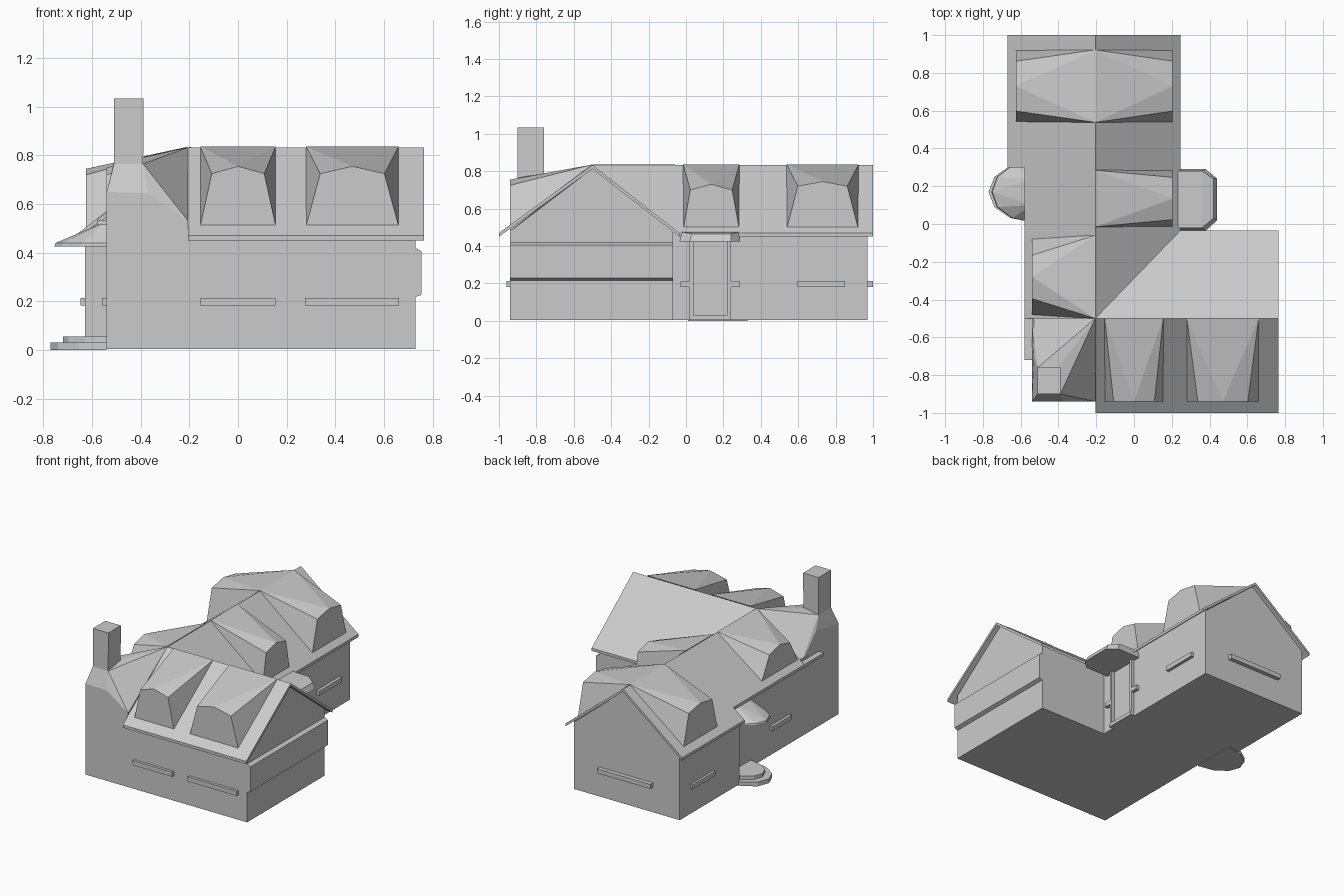
import bpy, bmesh
from math import sin, cos, pi

if "Cube" in bpy.data.objects:
    bpy.data.objects.remove(bpy.data.objects["Cube"])


def finish(name, bm):
    bmesh.ops.recalc_face_normals(bm, faces=bm.faces)
    me = bpy.data.meshes.new(name)
    bm.to_mesh(me)
    bm.free()
    ob = bpy.data.objects.new(name, me)
    bpy.context.collection.objects.link(ob)
    return ob


def hull(name, pts):
    bm = bmesh.new()
    for p in pts:
        bm.verts.new(p)
    res = bmesh.ops.convex_hull(bm, input=bm.verts[:])
    junk = [v for v in res["geom_interior"] if isinstance(v, bmesh.types.BMVert)]
    if junk:
        bmesh.ops.delete(bm, geom=junk, context='VERTS')
    bmesh.ops.dissolve_limit(bm, angle_limit=0.01, verts=bm.verts[:], edges=bm.edges[:])
    return finish(name, bm)


def box(name, x0, x1, y0, y1, z0, z1):
    return hull(name, [(x, y, z) for x in (x0, x1) for y in (y0, y1) for z in (z0, z1)])


def slab(name, pts, t=0.02):
    return hull(name, list(pts) + [(x, y, z - t) for x, y, z in pts])


def dormer(name, place, c, base, shoulder, out, zb, zs, zp):
    """Nose pentagon at distance 'out' from the ridge, tapering back to the ridge line."""
    nose = [(-base, zb), (-shoulder, zs), (0, zp), (shoulder, zs), (base, zb)]
    pts = [place(c + u, out, z) for u, z in nose]
    pts += [place(c + u, 0, TOP + 0.003) for u in (-base, base)]
    return hull(name, pts)


def half_round(x0, cy, rx, ry, z, side, n=6):
    return [(x0 + side * rx * sin(pi * i / n), cy + ry * cos(pi * i / n), z) for i in range(n + 1)]


TOP, EAVE, RX, RY = 0.833, 0.47, -0.205, -0.5

# Walls: L-shaped footprint
foot = [(-.54, -.94), (.73, -.94), (.73, -.07), (.2, -.07), (.2, .97), (-.63, .97), (-.63, .3), (-.54, .3)]
bm = bmesh.new()
lo = [bm.verts.new((x, y, 0.005)) for x, y in foot]
hi = [bm.verts.new((x, y, 0.49)) for x, y in foot]
bm.faces.new(lo)
for i in range(len(foot)):
    j = (i + 1) % len(foot)
    bm.faces.new((lo[i], lo[j], hi[j], hi[i]))
finish("walls", bm)
box("left_wall_top", -.54, -.53, -.72, .3, .47, .55)

# Gable walls
hull("right_gable", [(x, y, z) for x in (.72, .73) for y, z in ((-.94, .48), (RY, .815), (-.07, .48))])
hull("back_gable", [(x, y, z) for y in (.96, .97) for x, z in ((-.63, .48), (RX, .815), (.2, .48))])

# Roof slopes meeting along the valley
slab("front_roof", [(RX, RY, TOP), (.765, RY, TOP), (.765, -1, EAVE), (RX, -1, EAVE)])
slab("front_wing_rear_roof", [(RX, RY, TOP), (.765, RY, TOP), (.765, -.035, EAVE), (.245, -.035, EAVE)])
slab("back_wing_right_roof", [(RX, RY, TOP), (.245, -.035, EAVE), (.245, 1, EAVE), (RX, 1, TOP)])
slab("back_wing_left_roof", [(RX, .3, TOP), (-.67, .3, EAVE), (-.67, 1, EAVE), (RX, 1, TOP)])
slab("middle_left_roof", [(RX, RY, TOP), (-.58, RY, .535), (-.58, .3, .535), (RX, .3, TOP)])
box("left_eave", -.58, -.53, -.72, -.5, .515, .535)

# Dormers
front = lambda u, d, z: (u, RY - d, z)
right = lambda u, d, z: (RX + d, u, z)
left = lambda u, d, z: (RX - d, u, z)
dormer("front_dormer_1", front, 0, .155, .108, .44, .51, .725, .755)
dormer("front_dormer_2", front, .47, .19, .132, .44, .51, .725, .755)
dormer("back_right_dormer", right, .73, .192, .132, .41, .49, .72, .745)
dormer("back_left_dormer", left, .73, .192, .132, .42, .49, .72, .745)
dormer("middle_right_dormer", right, .135, .15, .112, .41, .49, .70, .73)
dormer("left_dormer", left, -.28, .22, .115, .335, .53, .72, .75)

# Chimney with sloping shoulder
hull("chimney_shoulder", [(-.54, -.94, .48), (-.54, -.94, .65), (-.37, -.94, .645), (RX, -.94, .53), (RX, -.94, .48),
                          (RX, RY, TOP), (-.51, -.9, .765), (-.39, -.9, .765), (-.39, -.76, .77), (-.51, -.76, .77),
                          (-.53, -.7, .68), (-.54, -.7, .5), (-.54, -.5, .5)])
hull("chimney", [(x, y, .74) for x in (-.51, -.39) for y in (-.9, -.76)]
     + [(x, y, 1.035) for x in (-.51, -.388) for y in (-.9, -.76)])

# Left porch: rounded steps and canopy
for i, (rx, ry, z0, z1) in enumerate([(.23, .16, 0, .03), (.18, .125, .03, .055)]):
    hull(f"left_step_{i + 1}", half_round(-.54, .17, rx, ry, z0, -1) + half_round(-.54, .17, rx, ry, z1, -1))
hull("left_canopy", half_round(-.54, .17, .215, .16, .425, -1) + half_round(-.54, .17, .21, .16, .44, -1)
     + [(-.54, .1, .53), (-.54, .24, .53)])

# Right porch: canopy, door frame
hull("right_canopy", [(.2, -.035, .425), (.2, .29, .425), (.38, -.035, .425), (.38, .29, .425),
                      (.44, .02, .425), (.44, .24, .425), (.2, -.02, .48), (.2, .28, .48),
                      (.36, -.02, .475), (.36, .28, .475), (.42, .03, .465), (.42, .24, .465)])
for y in (.02, .22):
    box("door_jamb", .2, .225, y, y + .02, .03, .43)
box("door_threshold", .2, .23, .02, .24, .005, .03)
for y0, y1 in ((-.03, .02), (.24, .29)):
    box("door_side_sill", .2, .225, y0, y1, .18, .21)

# Window sills
for x0, x1 in ((-.155, .155), (.275, .662)):
    box("front_sill", x0, x1, -.96, -.935, .182, .214)
box("back_sill", -.42, 0, .965, 1.0, .182, .214)
box("back_right_sill", .195, .222, .595, .85, .182, .214)
box("back_left_sill", -.647, -.625, .595, .85, .182, .214)
box("left_sill", -.56, -.535, -.39, -.17, .182, .214)

# Band across the right gable wall
hull("gable_band", [(x, y, z) for y in (-.94, -.07)
                    for x, z in ((.725, .215), (.755, .228), (.755, .405), (.725, .423))])
